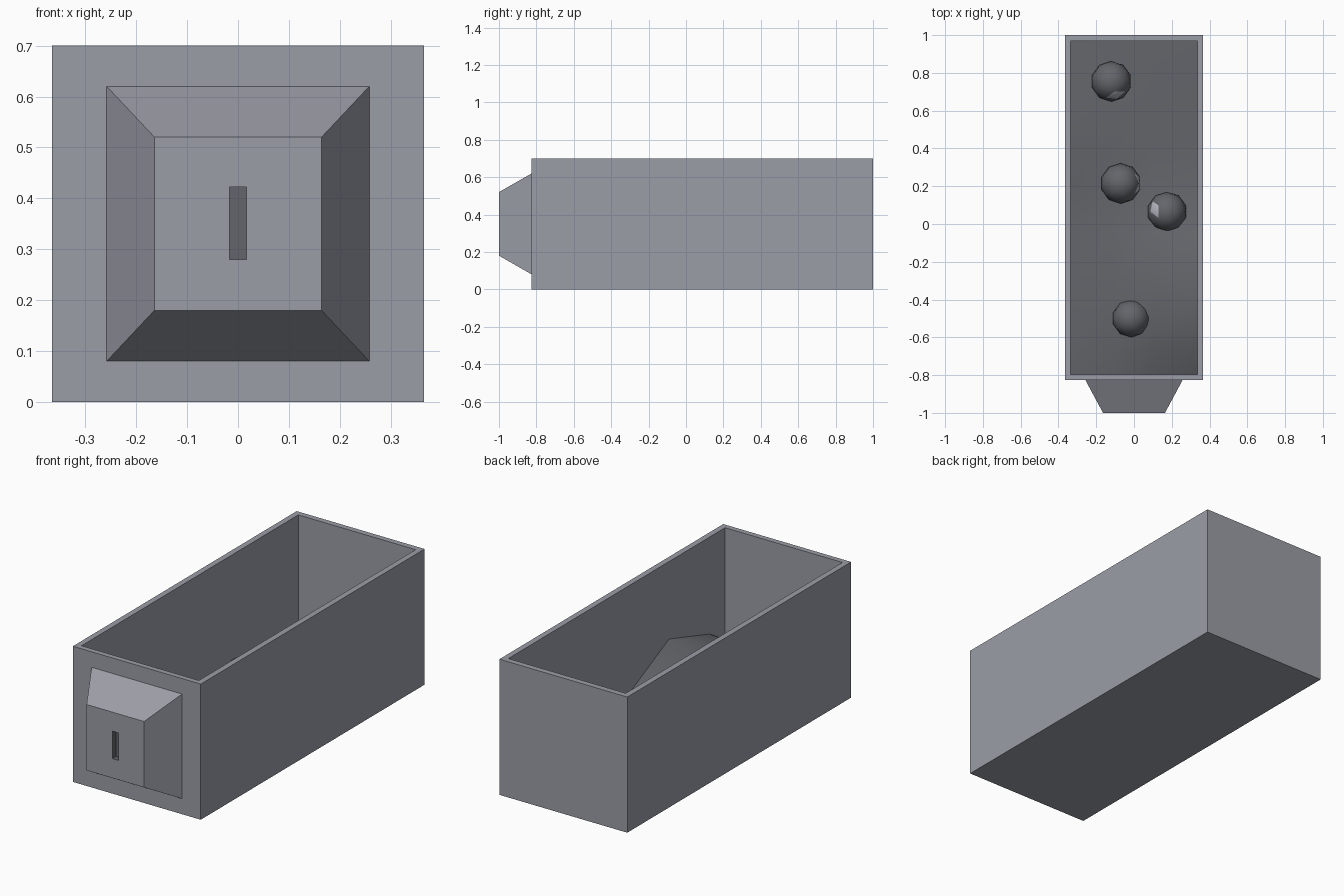
import bpy, bmesh, math
from mathutils import Vector

if "Cube" in bpy.data.objects:
    bpy.data.objects.remove(bpy.data.objects["Cube"])


def material(name, rgb):
    m = bpy.data.materials.new(name)
    m.diffuse_color = (*rgb, 1)
    m.use_nodes = True
    m.node_tree.nodes["Principled BSDF"].inputs["Base Color"].default_value = m.diffuse_color
    return m


GREY = material("blue grey", (0.33, 0.34, 0.385))
DARK = material("dark grey", (0.125, 0.13, 0.145))
PALE = material("pale grey", (0.45, 0.47, 0.52))


def finish(name, bm, mats, smooth=False):
    bmesh.ops.recalc_face_normals(bm, faces=bm.faces)
    me = bpy.data.meshes.new(name)
    bm.to_mesh(me)
    bm.free()
    for m in mats:
        me.materials.append(m)
    for p in me.polygons:
        p.use_smooth = smooth
    ob = bpy.data.objects.new(name, me)
    bpy.context.collection.objects.link(ob)
    return ob


def loft(name, rings, mats, dark_from=None):
    """Join four-cornered rings with quads and cap both ends."""
    bm = bmesh.new()
    loops = [[bm.verts.new(p) for p in r] for r in rings]
    for k, (a, b) in enumerate(zip(loops, loops[1:])):
        for i in range(4):
            f = bm.faces.new((a[i], a[(i + 1) % 4], b[(i + 1) % 4], b[i]))
            f.material_index = int(dark_from is not None and k >= dark_from)
    bm.faces.new(loops[0])
    cap = bm.faces.new(loops[-1])
    cap.material_index = int(dark_from is not None)
    return finish(name, bm, mats)


def flat_ring(x, y0, y1, z):
    return [(-x, y0, z), (x, y0, z), (x, y1, z), (-x, y1, z)]


def upright_ring(x, z0, z1, y):
    return [(-x, y, z0), (x, y, z0), (x, y, z1), (-x, y, z1)]


# Open box with thin walls
loft("open_box", [flat_ring(0.365, -0.825, 1, 0), flat_ring(0.365, -0.825, 1, 0.7),
                  flat_ring(0.335, -0.797, 0.97, 0.7), flat_ring(0.335, -0.797, 0.97, 0.03)],
     [GREY])

# Tapered front block with a recessed slot
loft("front_block", [upright_ring(0.258, 0.08, 0.62, -0.825), upright_ring(0.164, 0.18, 0.52, -1),
                     upright_ring(0.017, 0.28, 0.422, -1), upright_ring(0.017, 0.28, 0.422, -0.97)],
     [GREY, DARK], dark_from=2)

# Uneven filling: one row of heights across the box for each y
COLS = (-0.335, -0.11, 0.11, 0.335)
ROWS = {-0.797: (0.10, 0.10, 0.11, 0.125), -0.67: (0.10, 0.12, 0.15, 0.20),
        -0.34: (0.10, 0.14, 0.22, 0.30), -0.05: (0.10, 0.13, 0.16, 0.16),
        0.20: (0.12, 0.12, 0.11, 0.10), 0.44: (0.16, 0.13, 0.10, 0.09),
        0.70: (0.12, 0.11, 0.10, 0.09), 0.97: (0.10, 0.10, 0.09, 0.09)}
bm = bmesh.new()
grid = [[bm.verts.new((x, y, z)) for x, z in zip(COLS, zs)] for y, zs in ROWS.items()]
for a, b in zip(grid, grid[1:]):
    for i in range(3):
        bm.faces.new((a[i], a[i + 1], b[i + 1], b[i]))
filling = finish("filling", bm, [DARK], smooth=True)
if filling.data.polygons[0].normal.z < 0:
    filling.data.flip_normals()

# Half-buried lumps, each with a pale patch facing one way
LUMPS = [((-0.12, 0.755, 0.13), 0.107, (0.15, -0.8, 0.6)),
         ((-0.07, 0.215, 0.14), 0.107, (0.95, 0.0, 0.3)),
         ((0.175, 0.065, 0.14), 0.105, (-0.5, 0.25, 0.8)),
         ((-0.015, -0.5, 0.15), 0.10, None)]
for n, (centre, radius, patch) in enumerate(LUMPS, 1):
    bm = bmesh.new()
    bmesh.ops.create_icosphere(bm, subdivisions=2, radius=radius)
    if patch:
        d = Vector(patch).normalized()
        for f in bm.faces:
            f.material_index = int(f.calc_center_median().normalized().dot(d) > 0.95)
    lump = finish(f"lump_{n}", bm, [DARK, PALE], smooth=True)
    lump.location = centre
